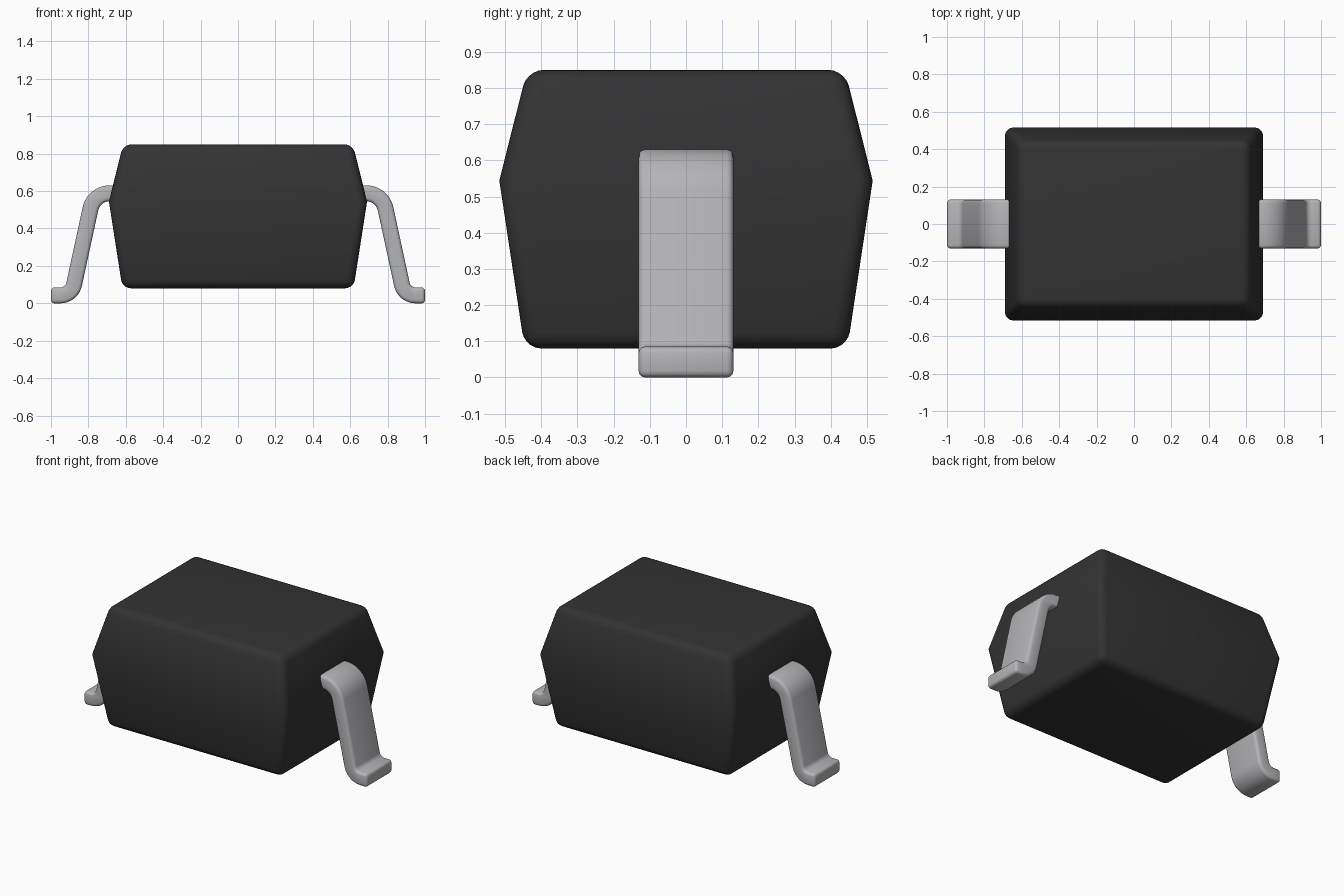
import bpy, bmesh, math
from mathutils import Vector

if "Cube" in bpy.data.objects:
    bpy.data.objects.remove(bpy.data.objects["Cube"])


def material(name, rgb):
    m = bpy.data.materials.new(name)
    m.diffuse_color = (*rgb, 1)
    m.use_nodes = True
    m.node_tree.nodes["Principled BSDF"].inputs["Base Color"].default_value = m.diffuse_color
    return m


BLACK = material("black plastic", (0.033, 0.033, 0.033))
METAL = material("tinned metal", (0.46, 0.46, 0.48))


def finish(bm, name, mat, angle):
    bmesh.ops.recalc_face_normals(bm, faces=bm.faces)
    me = bpy.data.meshes.new(name)
    bm.to_mesh(me)
    bm.free()
    me.materials.append(mat)
    ob = bpy.data.objects.new(name, me)
    bpy.context.collection.objects.link(ob)
    bpy.ops.object.select_all(action='DESELECT')
    ob.select_set(True)
    bpy.context.view_layer.objects.active = ob
    bpy.ops.object.shade_smooth_by_angle(angle=math.radians(angle))
    return ob


# Moulded body: two drafted halves meeting at a parting line
bm = bmesh.new()
PART_Z = 0.545
rings = []
for hx, hy, z in ((0.618, 0.446, 0.08), (0.69, 0.516, PART_Z), (0.614, 0.439, 0.85)):
    rings.append([bm.verts.new((sx * hx, sy * hy, z))
                  for sx, sy in ((-1, -1), (1, -1), (1, 1), (-1, 1))])
for lo, hi in zip(rings, rings[1:]):
    for i in range(4):
        j = (i + 1) % 4
        bm.faces.new((lo[i], lo[j], hi[j], hi[i]))
bm.faces.new(rings[0][::-1])
bm.faces.new(rings[-1])
rounded = [e for e in bm.edges if not all(abs(v.co.z - PART_Z) < 1e-4 for v in e.verts)]
bmesh.ops.bevel(bm, geom=rounded, offset=0.045, segments=5, profile=0.5, affect='EDGES')
finish(bm, "body", BLACK, 35)


def fillet(prev, corner, nxt, radius, steps=10):
    """Arc as (point, tangent) pairs rounding a corner of the lead path."""
    d0, d1 = (corner - prev).normalized(), (nxt - corner).normalized()
    turn = d0.angle_signed(d1)
    start = corner - d0 * radius * math.tan(abs(turn) / 2)
    side = 1 if d0.x * d1.y - d0.y * d1.x > 0 else -1
    centre = start + Vector((-d0.y, d0.x)) * side * radius
    out = []
    for k in range(steps + 1):
        a = side * abs(turn) * k / steps
        c, s = math.cos(a), math.sin(a)
        r, t = start - centre, d0
        out.append((centre + Vector((r.x * c - r.y * s, r.x * s + r.y * c)),
                    Vector((t.x * c - t.y * s, t.x * s + t.y * c))))
    return out


# Gull-wing leads: flat strip swept along a bent path
HALF_T, HALF_W = 0.0425, 0.131
p = [Vector(q) for q in ((0.60, 0.588), (0.771, 0.588), (0.889, 0.0425), (1.0, 0.0425))]
path = [(p[0], Vector((1, 0)))]
path += fillet(p[0], p[1], p[2], 0.105) + fillet(p[1], p[2], p[3], 0.074)
path.append((p[3], Vector((1, 0))))
upper = [c + Vector((-t.y, t.x)) * HALF_T for c, t in path]
lower = [c - Vector((-t.y, t.x)) * HALF_T for c, t in path]
outline = upper + lower[::-1]

for name, s in (("right_lead", 1), ("left_lead", -1)):
    bm = bmesh.new()
    face = bm.faces.new([bm.verts.new((s * q.x, -HALF_W, q.y)) for q in outline])
    ext = bmesh.ops.extrude_face_region(bm, geom=[face])
    bmesh.ops.translate(bm, vec=(0, 2 * HALF_W, 0),
                        verts=[v for v in ext["geom"] if isinstance(v, bmesh.types.BMVert)])
    bmesh.ops.recalc_face_normals(bm, faces=bm.faces)
    sharp = [e for e in bm.edges if e.calc_face_angle(0) > math.radians(40)]
    bmesh.ops.bevel(bm, geom=sharp, offset=0.018, segments=3, profile=0.5, affect='EDGES')
    finish(bm, name, METAL, 40)
